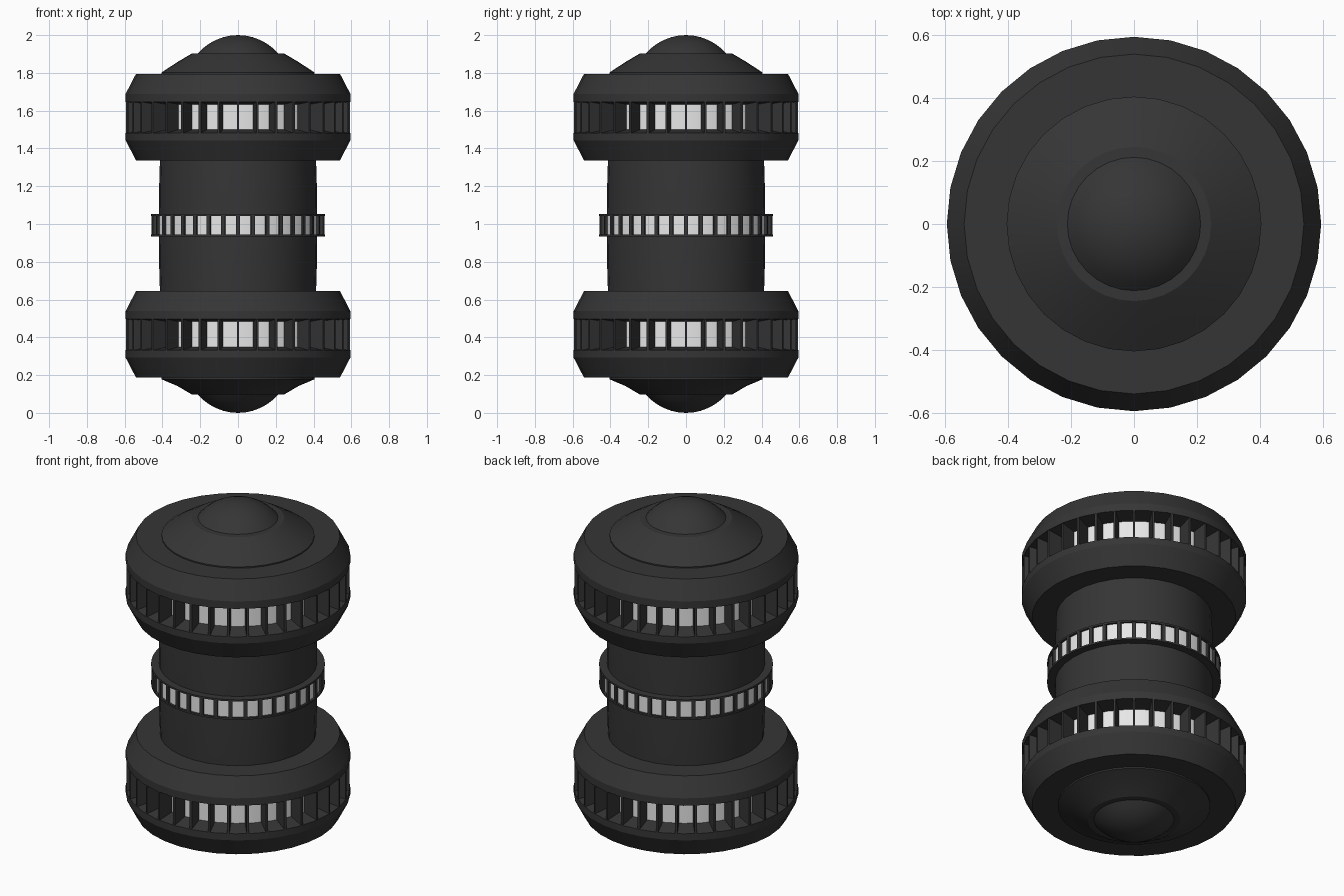
import bpy, bmesh, math

if "Cube" in bpy.data.objects:
    bpy.data.objects.remove(bpy.data.objects["Cube"])

SIDES, RIBS = 32, 36


def material(name, v):
    m = bpy.data.materials.new(name)
    m.diffuse_color = (v, v, v, 1)
    m.use_nodes = True
    m.node_tree.nodes["Principled BSDF"].inputs["Base Color"].default_value = m.diffuse_color
    return m


dark = material("dark grey", 0.036)
light = material("light panel", 0.8)


def finish(name, bm, smooth=True):
    bmesh.ops.recalc_face_normals(bm, faces=bm.faces)
    me = bpy.data.meshes.new(name)
    bm.to_mesh(me)
    bm.free()
    me.materials.append(dark)
    me.materials.append(light)
    ob = bpy.data.objects.new(name, me)
    bpy.context.collection.objects.link(ob)
    if smooth:
        bpy.ops.object.select_all(action='DESELECT')
        ob.select_set(True)
        bpy.context.view_layer.objects.active = ob
        bpy.ops.object.shade_smooth_by_angle(angle=math.radians(25))
    return ob


def lathe(name, profile, sides=SIDES, closed=False, light_segment=None):
    """Spin (radius, z) points round the z axis; one segment may be light."""
    bm = bmesh.new()
    rings = []
    for r, z in profile:
        if r == 0:
            rings.append([bm.verts.new((0, 0, z))] * sides)
        else:
            rings.append([bm.verts.new((r * math.cos(math.tau * i / sides),
                                        r * math.sin(math.tau * i / sides), z))
                          for i in range(sides)])
    pairs = list(zip(rings, rings[1:]))
    if closed:
        pairs.append((rings[-1], rings[0]))
    for k, (a, b) in enumerate(pairs):
        for i in range(sides):
            j = (i + 1) % sides
            quad = list(dict.fromkeys((a[i], a[j], b[j], b[i])))
            face = bm.faces.new(quad)
            face.material_index = 1 if k == light_segment else 0
    return finish(name, bm)


def ribs(name, section, thickness):
    """Thin upright plates with an (r, z) outline, repeated round the axis."""
    bm = bmesh.new()
    for n in range(RIBS):
        a = math.tau * n / RIBS
        c, s = math.cos(a), math.sin(a)
        sides = []
        for t in (-thickness / 2, thickness / 2):
            sides.append([bm.verts.new((r * c - t * s, r * s + t * c, z))
                          for r, z in section])
        p, q = sides
        bm.faces.new(p)
        bm.faces.new(q[::-1])
        for i in range(len(p)):
            j = (i + 1) % len(p)
            bm.faces.new((p[i], q[i], q[j], p[j]))
    return finish(name, bm, smooth=False)


# Two wide drums, each with a recessed light band crossed by thin fins
for label, z in (("upper", 1.566), ("lower", 0.416)):
    lathe(label + "_drum",
          [(0.38, z - 0.229), (0.54, z - 0.229), (0.595, z - 0.123),
           (0.595, z - 0.084), (0.5, z - 0.067), (0.5, z + 0.067),
           (0.595, z + 0.08), (0.595, z + 0.123), (0.54, z + 0.229),
           (0.38, z + 0.229)], light_segment=4)
    ribs(label + "_drum_fins",
         [(0.485, z - 0.068), (0.592, z - 0.086),
          (0.592, z + 0.084), (0.485, z + 0.068)], 0.012)

# Central column
lathe("column", [(0.413, 0.63), (0.418, 0.8), (0.419, 0.99),
                 (0.418, 1.18), (0.413, 1.35)])

# Middle ring with small light windows between upright bars
lathe("middle_ring",
      [(0.40, 0.935), (0.46, 0.935), (0.46, 0.945), (0.447, 0.945),
       (0.447, 1.042), (0.46, 1.042), (0.46, 1.052), (0.40, 1.052)],
      sides=RIBS * 2, light_segment=3)
ribs("middle_ring_bars", [(0.435, 0.94), (0.459, 0.94),
                          (0.459, 1.047), (0.435, 1.047)], 0.021)

# End caps: a sloped collar and a shallow round dome at each end
R, EDGE = 0.28, 0.212
for label, tip, base, d in (("top", 2.0, 1.79, 1), ("bottom", 0.0, 0.19, -1)):
    lathe(label + "_collar",
          [(0.405, base), (0.405, base + d * 0.012),
           (0.32, tip - d * 0.142), (0.245, tip - d * 0.098),
           (0.18, tip - d * 0.096)])
    arc = math.asin(EDGE / R)
    lathe(label + "_dome",
          [(R * math.sin(arc * k / 6), tip - d * R * (1 - math.cos(arc * k / 6)))
           for k in range(7)])
